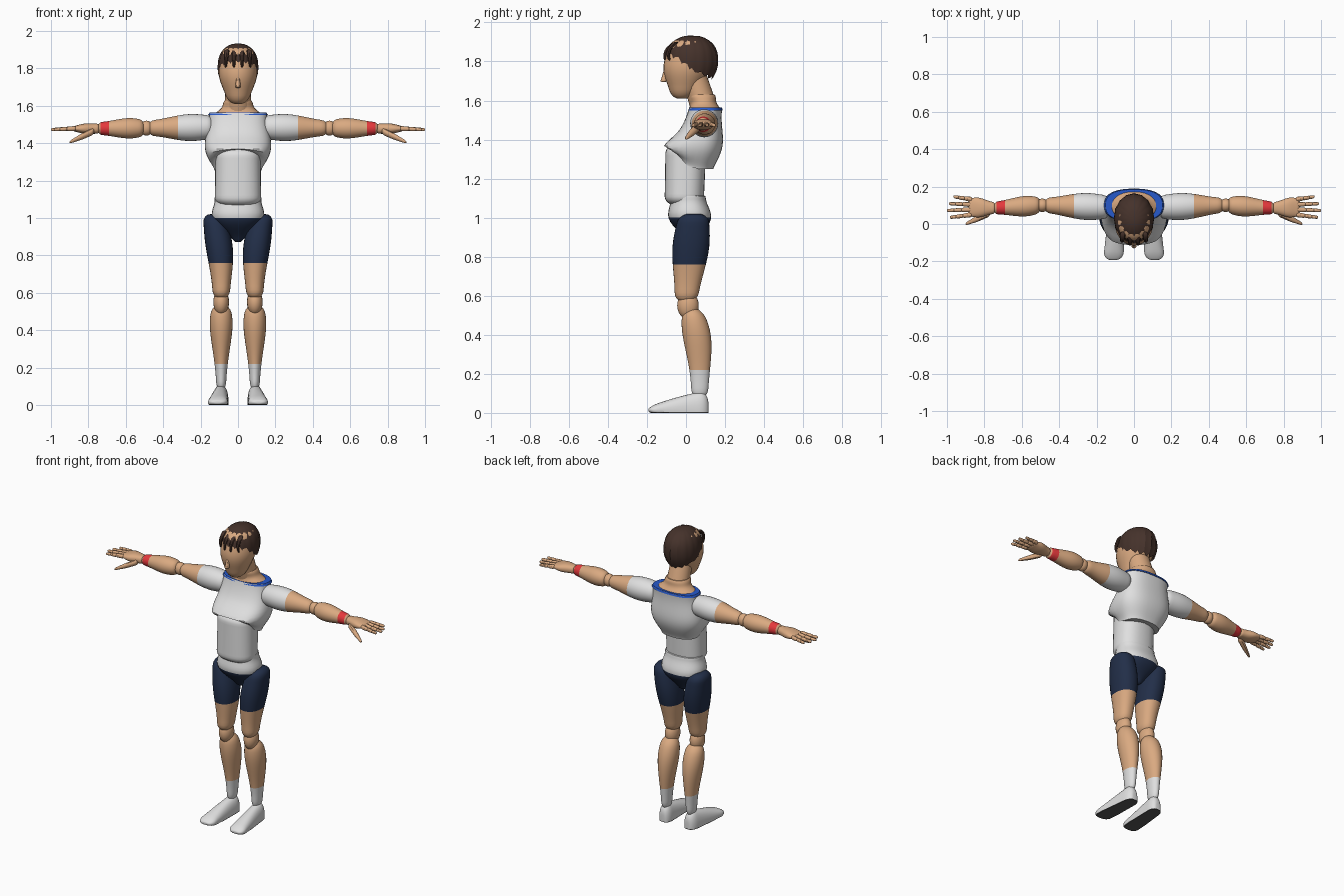
import bpy, bmesh
from math import cos, sin, pi, copysign, sqrt, log, exp
from mathutils import Vector

cube = bpy.data.objects.get("Cube")
if cube:
    bpy.data.objects.remove(cube)


def material(name, *rgb):
    mat = bpy.data.materials.new(name)
    mat.use_nodes = True
    mat.diffuse_color = (*rgb, 1)
    mat.node_tree.nodes["Principled BSDF"].inputs["Base Color"].default_value = (*rgb, 1)
    return mat


SKIN = material("skin", .7, .4, .22)
WHITE = material("white cloth", .74, .74, .74)
NAVY = material("navy cloth", .016, .028, .066)
HAIR = material("brown hair", .06, .032, .024)
RED = material("red band", .78, .04, .045)
BLUE = material("blue trim", .02, .1, .6)
SOLE = material("dark sole", .09, .09, .09)
built = []


def finish(name, bm, materials):
    """Turn a bmesh into a smooth object with the given materials."""
    bmesh.ops.recalc_face_normals(bm, faces=bm.faces)
    for face in bm.faces:
        face.smooth = True
    mesh = bpy.data.meshes.new(name)
    bm.to_mesh(mesh)
    bm.free()
    for mat in materials:
        mesh.materials.append(mat)
    part = bpy.data.objects.new(name, mesh)
    bpy.context.collection.objects.link(part)
    built.append(part)


def paint_between(bm, axis, low, high):
    """Cut the mesh at two heights along an axis and give the second material between them."""
    normal = Vector((axis == 0, axis == 1, axis == 2))
    for level in (low, high):
        geometry = bm.verts[:] + bm.edges[:] + bm.faces[:]
        bmesh.ops.bisect_plane(bm, geom=geometry, plane_co=normal * level, plane_no=normal)
    for face in bm.faces:
        face.material_index = int(low < face.calc_center_median()[axis] < high)


def sweep(name, start, end, radii, colors, depth=(1, 1), bulge=0, peak=.5, cap=.1,
          bow=(0, 0, 0), power=2, warp=None, paint=None, side=1, segments=28, steps=24):
    """Tapered tube with a muscle-like bulge, rounded ends and a bowed centre line.
    Depth is the ratio of the second cross-section radius to the first, at each end."""
    start, end, bow = Vector(start), Vector(end), Vector(bow)
    span = end - start
    main = max(range(3), key=lambda i: abs(span[i]))
    across, along = [i for i in range(3) if i != main]
    bm = bmesh.new()
    loops = []
    for step in range(steps + 1):
        t = (1 - cos(pi * step / steps)) / 2
        centre = start + span * t + bow * sin(pi * t)
        radius = radii[0] + (radii[1] - radii[0]) * t
        radius += bulge * sin(pi * t ** (log(.5) / log(peak))) ** 2
        tip = min(t, 1 - t)
        if tip < cap:
            radius *= .3 + .7 * sqrt(1 - (1 - tip / cap) ** 2)
        ratio = depth[0] + (depth[1] - depth[0]) * t
        loop = []
        for k in range(segments):
            c, s = cos(2 * pi * k / segments), sin(2 * pi * k / segments)
            point = centre.copy()
            point[across] += radius * copysign(abs(c) ** (2 / power), c)
            point[along] += radius * ratio * copysign(abs(s) ** (2 / power), s)
            loop.append(bm.verts.new(warp(point) if warp else point))
        loops.append(loop)
    for low, high in zip(loops, loops[1:]):
        for k in range(segments):
            bm.faces.new((low[k - 1], low[k], high[k], high[k - 1]))
    bm.faces.new(loops[0])
    bm.faces.new(loops[-1])
    if paint:
        paint_between(bm, *paint)
    bmesh.ops.scale(bm, vec=(side, 1, 1), verts=bm.verts)
    finish(name, bm, colors)


def ball(name, centre, radii, color, side):
    bm = bmesh.new()
    bmesh.ops.create_uvsphere(bm, u_segments=20, v_segments=12, radius=1)
    bmesh.ops.scale(bm, vec=radii, verts=bm.verts)
    bmesh.ops.translate(bm, vec=centre, verts=bm.verts)
    bmesh.ops.scale(bm, vec=(side, 1, 1), verts=bm.verts)
    finish(name, bm, [color])


def clamp(value):
    return max(0, min(1, value))


def chest_shape(point):
    """Push the breast forward and arch the lower edge of the ribcage."""
    front = clamp((.06 - point.y) / .1)
    low = clamp((1.37 - point.z) / .08)
    point.y -= .05 * front * exp(-((point.z - 1.36) / .06) ** 2)
    point.z += .075 * low * front * max(0, 1 - (point.x / .16) ** 2)
    return point


def flat_bottom(point):
    point.z = max(point.z, 0)
    return point


# Torso
sweep("chest", (0, .04, 1.25), (0, .1, 1.56), (.125, .155), [WHITE], (.8, .55),
      bulge=.04, peak=.4, cap=0, power=2.5, warp=chest_shape, segments=40)
sweep("belly", (0, -.01, 1.06), (0, 0, 1.38), (.125, .12), [WHITE], (.8, .87), cap=.15, power=2.4)
sweep("hips", (0, .01, 1.12), (0, .03, .87), (.13, .02), [WHITE, NAVY], (.7, .9),
      bulge=.06, cap=.05, power=2.3, paint=(2, 0, 1))

# Neck, collar and head
sweep("collar_trim", (0, .1, 1.55), (0, .1, 1.563), (.16, .153), [BLUE], (.55, .55),
      cap=0, power=2.5, segments=40, steps=2)
sweep("neck_base", (0, .1, 1.54), (0, .08, 1.63), (.148, .07), [SKIN], (.55, .95),
      bulge=-.018, cap=0, power=2.2)
sweep("neck", (0, .1, 1.54), (0, .04, 1.73), (.072, .066), [SKIN], cap=0)
sweep("head", (0, -.02, 1.61), (0, .03, 1.92), (.055, .09), [SKIN], (1.1, 1.25),
      bulge=.03, cap=.15)
sweep("nose", (0, -.1, 1.78), (0, -.115, 1.695), (.006, .015), [SKIN], (1, 1.2), segments=12)


def hair_cap():
    """Cap of hair whose ragged edge drops from the forehead to the nape."""
    bm = bmesh.new()
    columns, rows = 48, 10
    grid = []
    for k in range(columns):
        angle = 2 * pi * k / columns
        edge = 1.825 - .115 * ((1 - cos(angle)) / 2) ** .75
        edge += .01 if k % 3 == 0 else -.006 * (k % 2)
        grid.append([])
        for row in range(rows):
            z = edge + (1.932 - edge) * sin(pi / 2 * row / rows)
            h = (z - 1.8) / .134
            r = sqrt(1 - h ** 2.6) if h > 0 else 1 - h * h / 2
            r *= 1.025 if k % 3 == 0 else 1
            grid[-1].append(bm.verts.new((.106 * r * sin(angle), .03 - .132 * r * cos(angle), z)))
    crown = bm.verts.new((0, .02, 1.933))
    for k in range(columns):
        a, b = grid[k - 1], grid[k]
        for row in range(rows - 1):
            bm.faces.new((a[row], b[row], b[row + 1], a[row + 1]))
        bm.faces.new((a[-1], b[-1], crown))
    finish("hair", bm, [HAIR])


hair_cap()
for i in range(4):
    x = -.06 + .04 * i
    sweep(f"fringe_lock_{i + 1}", (x, -.05, 1.9), (x * 1.1, -.11 + x * x * 7, 1.805), (.016, .006),
          [HAIR], bow=(0, -.02, .005), segments=8, steps=10)

for side, label in ((1, "left"), (-1, "right")):
    # Arms
    sweep(f"{label}_upper_arm", (.13, .09, 1.485), (.48, .1, 1.48), (.062, .04), [SKIN, WHITE],
          bulge=.018, peak=.4, paint=(0, 0, .32), side=side)
    ball(f"{label}_elbow", (.49, .1, 1.48), (.036, .036, .04), SKIN, side)
    sweep(f"{label}_forearm", (.5, .1, 1.48), (.75, .085, 1.478), (.042, .034), [SKIN, RED],
          bulge=.015, peak=.35, paint=(0, .69, .735), side=side)

    # Hands
    sweep(f"{label}_palm", (.74, .085, 1.477), (.885, .09, 1.477), (.03, .05), [SKIN], (.9, .25),
          bulge=.01, peak=.6, power=2.3, side=side)
    sweep(f"{label}_thumb", (.77, .06, 1.465), (.9, 0, 1.405), (.02, .008), [SKIN],
          bulge=.003, side=side, segments=14)
    for i, (finger, tip) in enumerate((("index", .985), ("middle", 1), ("ring", .99), ("little", .965))):
        root = Vector((.865, .05 + .027 * i, 1.478))
        reach = Vector((tip - .865, .01 * (i - 1.5), -.006))
        for joint, (a, b) in enumerate(((0, .45), (.4, .75), (.7, 1))):
            thick = .014 - .002 * joint
            sweep(f"{label}_{finger}_finger_{joint + 1}", root + reach * a, root + reach * b,
                  (thick, thick * .8), [SKIN], cap=.25, side=side, segments=12, steps=10)

    # Legs
    sweep(f"{label}_thigh", (.13, .04, 1.02), (.09, 0, .57), (.06, .045), [SKIN, NAVY], (1.3, 1.3),
          bulge=.018, peak=.4, bow=(-.015, 0, 0), power=2.2, paint=(2, .76, 2), side=side)
    ball(f"{label}_knee", (.09, .01, .55), (.042, .055, .07), SKIN, side)
    sweep(f"{label}_calf", (.09, .03, .54), (.09, .07, .08), (.038, .025), [SKIN, WHITE], (1, 1.7),
          bulge=.026, peak=.25, bow=(0, .015, 0), paint=(2, 0, .22), side=side)

    # Feet
    sweep(f"{label}_foot", (.09, .115, .015), (.11, -.192, .015), (.04, .055), [WHITE, SOLE],
          (2.5, .3), cap=.15, power=2.3, warp=flat_bottom, paint=(2, -1, .004), side=side)

# Smooth shading that keeps the edges crisp
bpy.ops.object.select_all(action="DESELECT")
for part in built:
    part.select_set(True)
bpy.context.view_layer.objects.active = built[0]
bpy.ops.object.shade_smooth_by_angle()
